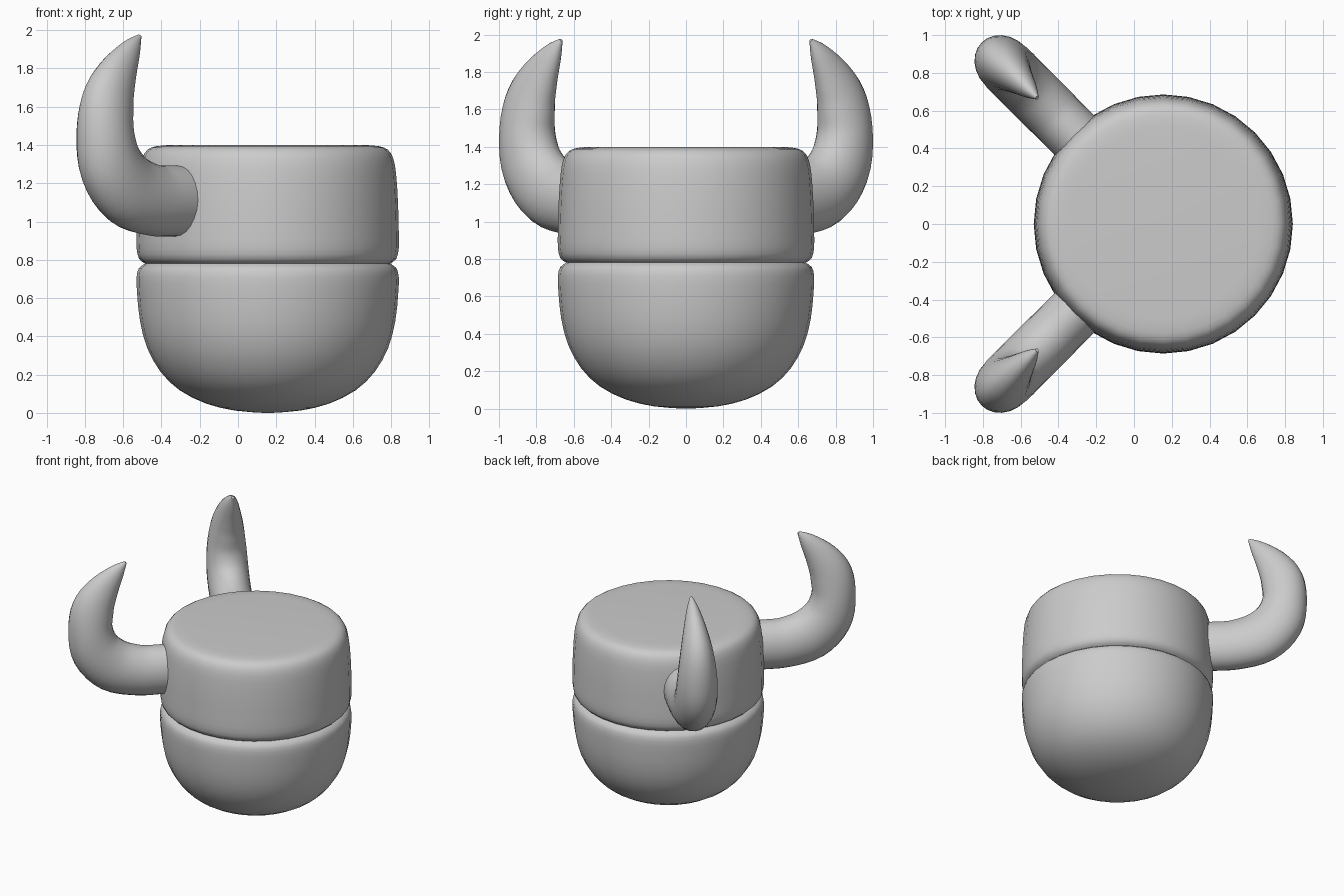
import bpy, bmesh, math
from mathutils import Vector

if "Cube" in bpy.data.objects:
    bpy.data.objects.remove(bpy.data.objects["Cube"])

CX = 0.155  # body axis sits off-centre because the horns lean to -x


def spline(keys, steps):
    """Catmull-Rom interpolation through tuples of any length."""
    out = []
    for i in range(len(keys) - 1):
        p0, p1 = keys[max(i - 1, 0)], keys[i]
        p2, p3 = keys[i + 1], keys[min(i + 2, len(keys) - 1)]
        for s in range(steps):
            t = s / steps
            out.append(tuple(
                0.5 * (2 * b + (c - a) * t + (2 * a - 5 * b + 4 * c - d) * t * t
                       + (3 * b - a - 3 * c + d) * t ** 3)
                for a, b, c, d in zip(p0, p1, p2, p3)))
    out.append(tuple(keys[-1]))
    return out


def loft(name, rings, angle):
    """Skin a list of closed rings and cap both ends."""
    bm = bmesh.new()
    loops = [[bm.verts.new(p) for p in ring] for ring in rings]
    for a, b in zip(loops, loops[1:]):
        n = len(a)
        for i in range(n):
            bm.faces.new((a[i], a[(i + 1) % n], b[(i + 1) % n], b[i]))
    bm.faces.new(loops[0])
    bm.faces.new(loops[-1])
    bmesh.ops.recalc_face_normals(bm, faces=bm.faces)
    me = bpy.data.meshes.new(name)
    bm.to_mesh(me)
    bm.free()
    ob = bpy.data.objects.new(name, me)
    bpy.context.collection.objects.link(ob)
    bpy.ops.object.select_all(action='DESELECT')
    ob.select_set(True)
    bpy.context.view_layer.objects.active = ob
    bpy.ops.object.shade_smooth_by_angle(angle=math.radians(angle))
    return ob


# Body: round bowl and flat-topped cap, separated by a shallow groove (radius, z)
bowl = [(0.02, 0.0), (0.17, 0.012), (0.32, 0.048), (0.46, 0.118), (0.56, 0.215),
        (0.63, 0.34), (0.667, 0.48), (0.682, 0.62), (0.685, 0.71),
        (0.672, 0.757), (0.64, 0.78)]
cap = [(0.64, 0.78), (0.672, 0.805), (0.685, 0.86), (0.685, 0.95), (0.681, 1.1),
       (0.671, 1.25), (0.656, 1.33), (0.628, 1.375), (0.58, 1.394), (0.5, 1.4)]
profile = spline(bowl, 2) + spline(cap, 2)[1:]
SIDES = 32
loft("body", [[(CX + r * math.cos(2 * math.pi * i / SIDES),
                r * math.sin(2 * math.pi * i / SIDES), z) for i in range(SIDES)]
              for r, z in profile], 45)

# Horn: tapered oval sweep in a vertical plane at 45 degrees
# (distance from body axis, z, half thickness in plane, half width)
keys = [(0.55, 1.107, 0.185, 0.148), (0.70, 1.107, 0.185, 0.148),
        (0.85, 1.112, 0.187, 0.149), (1.03, 1.165, 0.195, 0.150),
        (1.155, 1.29, 0.183, 0.150), (1.200, 1.46, 0.160, 0.142),
        (1.180, 1.63, 0.152, 0.120), (1.110, 1.77, 0.118, 0.088),
        (1.010, 1.90, 0.060, 0.046), (0.945, 1.97, 0.010, 0.010)]
path = spline(keys, 4)
out_dir = Vector((-1, 1, 0)).normalized()
side = Vector((1, 1, 0)).normalized()
up = Vector((0, 0, 1))
rings = []
for k, (r, z, a, w) in enumerate(path):
    p, q = path[max(k - 1, 0)], path[min(k + 1, len(path) - 1)]
    tan = (out_dir * (q[0] - p[0]) + up * (q[1] - p[1])).normalized()
    normal = tan.cross(side)
    centre = Vector((CX, 0, 0)) + out_dir * r + up * z
    rings.append([centre + normal * a * math.cos(2 * math.pi * i / 24)
                  + side * w * math.sin(2 * math.pi * i / 24) for i in range(24)])
horn = loft("horns", rings, 60)

# Second horn on the opposite side
mirror = horn.modifiers.new("Mirror", 'MIRROR')
mirror.use_axis = (False, True, False)
mirror.use_mirror_merge = False
